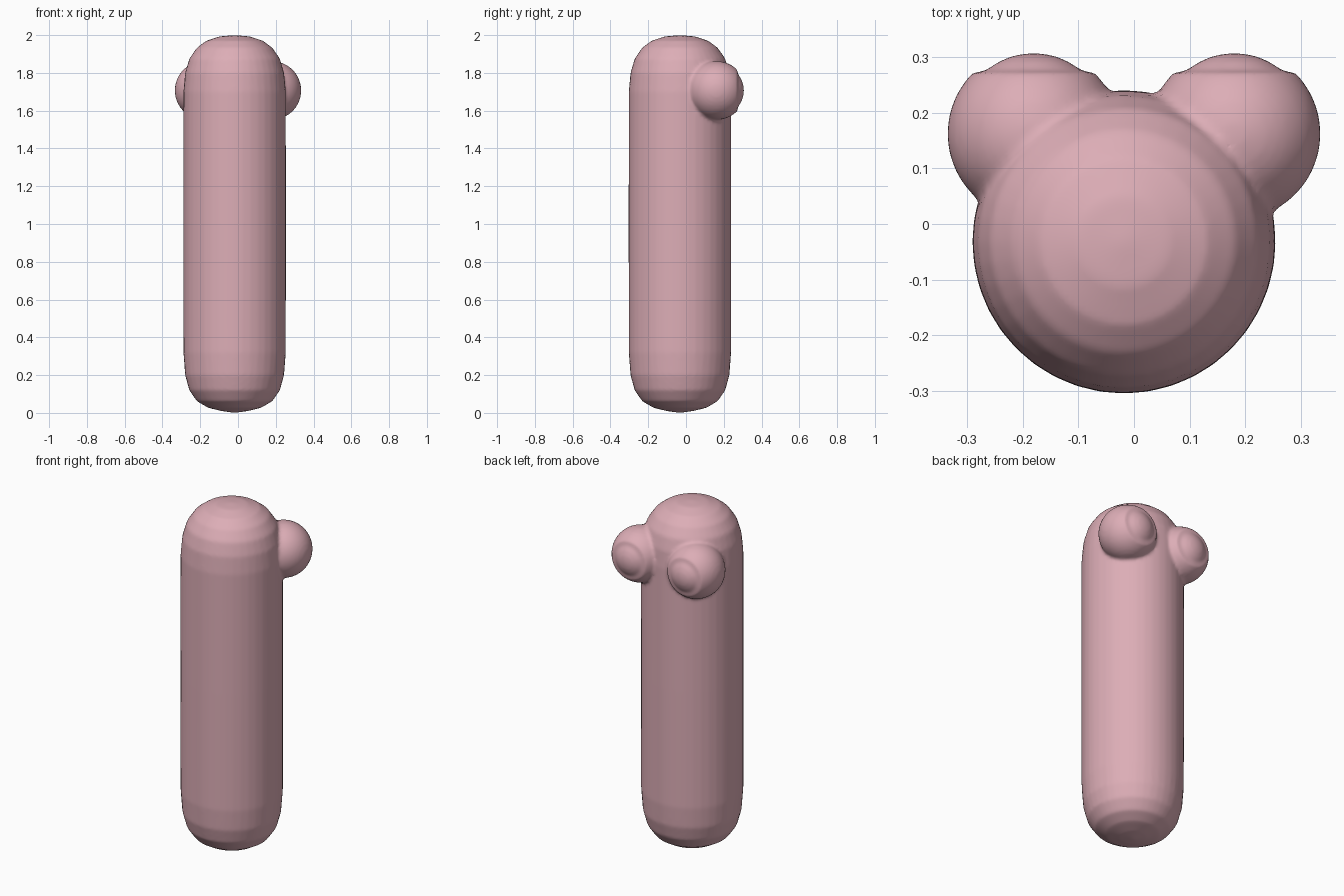
import bpy, bmesh
from math import radians
from mathutils import Matrix, Vector

if "Cube" in bpy.data.objects:
    bpy.data.objects.remove(bpy.data.objects["Cube"])

bm = bmesh.new()

# Tall rounded body: lathed profile (radius, height)
CX, CY = -0.018, -0.032
profile = [(0, 0), (0.07, 0.01), (0.14, 0.027), (0.20, 0.062), (0.24, 0.12),
           (0.262, 0.2), (0.271, 0.32), (0.272, 1.0), (0.271, 1.70), (0.262, 1.80),
           (0.24, 1.875), (0.20, 1.933), (0.15, 1.97), (0.08, 1.993), (0, 2.0)]
verts = [bm.verts.new((CX + r, CY, z)) for r, z in profile]
edges = [bm.edges.new(p) for p in zip(verts, verts[1:])]
bmesh.ops.spin(bm, geom=verts + edges, cent=(CX, CY, 0), axis=(0, 0, 1),
               angle=radians(360), steps=40)
bmesh.ops.remove_doubles(bm, verts=bm.verts, dist=0.0005)


def ball(centre, radius, cut_y=None):
    """Add a sphere, optionally cut flat at the back."""
    part = bmesh.new()
    bmesh.ops.create_uvsphere(part, u_segments=40, v_segments=24, radius=radius,
                              matrix=Matrix.Translation(centre))
    if cut_y is not None:
        res = bmesh.ops.bisect_plane(
            part, geom=part.verts[:] + part.edges[:] + part.faces[:],
            plane_co=(0, cut_y, 0), plane_no=(0, 1, 0), clear_outer=True)
        rim = [e for e in res["geom_cut"] if isinstance(e, bmesh.types.BMEdge)]
        bmesh.ops.holes_fill(part, edges=rim, sides=0)
    tmp = bpy.data.meshes.new("part")
    part.to_mesh(tmp)
    part.free()
    bm.from_mesh(tmp)
    bpy.data.meshes.remove(tmp)


# Two flat-faced eye balls with domed pupils
for s in (-1, 1):
    ball(Vector((s * 0.18, 0.162, 1.707)), 0.155, cut_y=0.273)
    ball(Vector((s * 0.18, 0.174, 1.707)), 0.133)

bmesh.ops.recalc_face_normals(bm, faces=bm.faces)
mesh = bpy.data.meshes.new("body_with_eyes")
bm.to_mesh(mesh)
bm.free()
obj = bpy.data.objects.new("body_with_eyes", mesh)
bpy.context.collection.objects.link(obj)

# Pink material
mat = bpy.data.materials.new("pink")
mat.diffuse_color = (0.72, 0.42, 0.47, 1)
mat.use_nodes = True
mat.node_tree.nodes["Principled BSDF"].inputs["Base Color"].default_value = mat.diffuse_color
mesh.materials.append(mat)

# Fuse the parts into one skin with softly blended joints
fuse = obj.modifiers.new("fuse", 'REMESH')
fuse.mode = 'VOXEL'
fuse.voxel_size = 0.01
fuse.use_smooth_shade = True
soft = obj.modifiers.new("soften", 'SMOOTH')
soft.factor = 0.5
soft.iterations = 5
